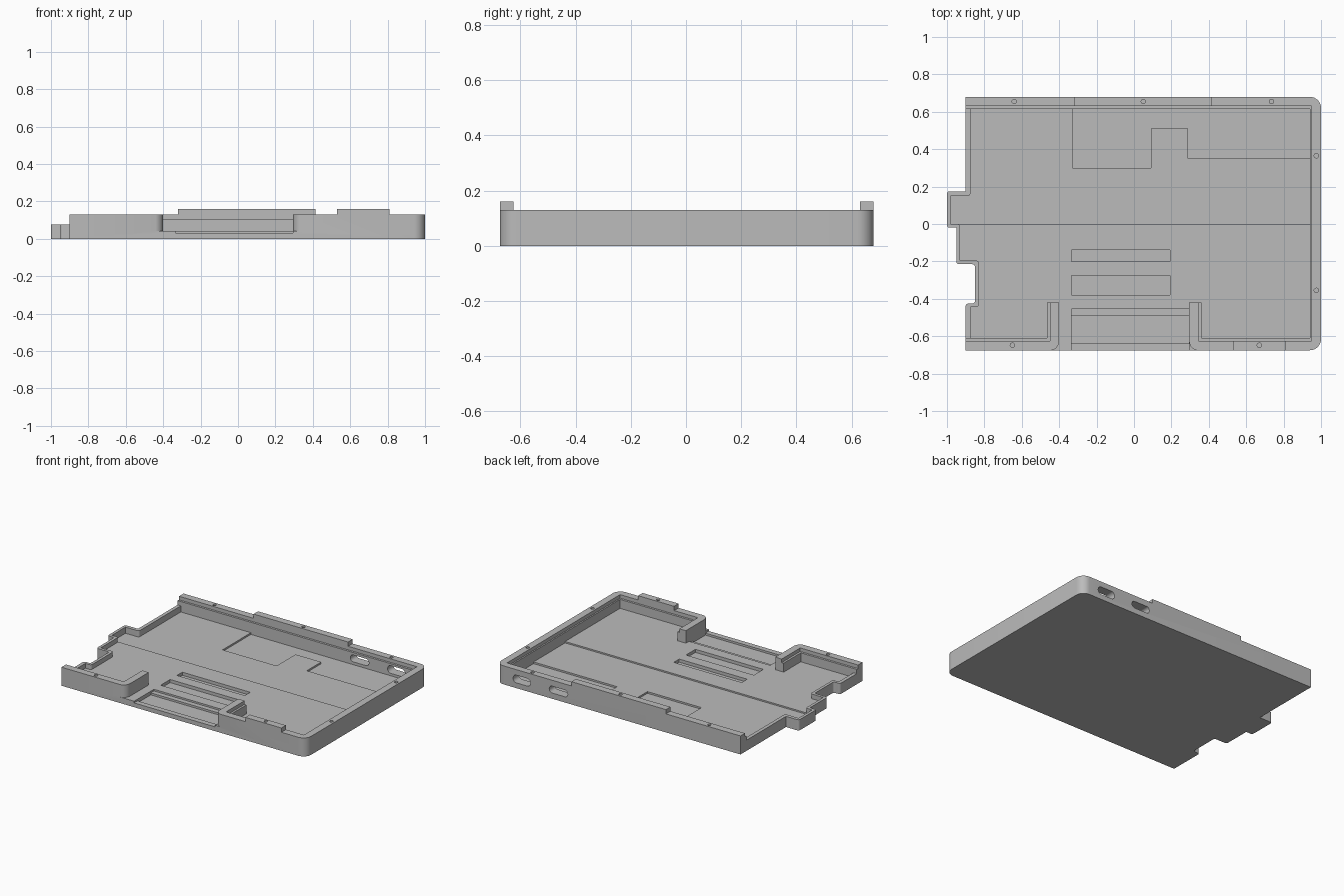
import bpy, bmesh, math
from mathutils import Vector

cube = bpy.data.objects.get("Cube")
if cube:
    bpy.data.objects.remove(cube, do_unlink=True)

grey = bpy.data.materials.new("plain grey")
grey.use_nodes = True
grey.diffuse_color = (0.5, 0.5, 0.5, 1)
grey.node_tree.nodes["Principled BSDF"].inputs["Base Color"].default_value = (0.5, 0.5, 0.5, 1)


def rounded(points, steps=8):
    """Outline from (x, y) or (x, y, radius) corners."""
    out = []
    for i, p in enumerate(points):
        c = Vector(p[:2])
        if len(p) == 2:
            out.append(c)
            continue
        a = (Vector(points[i - 1][:2]) - c).normalized()
        b = (Vector(points[(i + 1) % len(points)][:2]) - c).normalized()
        half = a.angle(b) / 2
        r = p[2]
        start, end = c + a * r / math.tan(half), c + b * r / math.tan(half)
        centre = c + (a + b).normalized() * r / math.sin(half)
        u, v = start - centre, end - centre
        sweep = math.pi - 2 * half
        for k in range(steps + 1):
            t = k / steps
            out.append(centre + (u * math.sin((1 - t) * sweep) + v * math.sin(t * sweep)) / math.sin(sweep))
    return out


def prism(name, outline, low, high, along_y=False):
    """Extrude an outline along z, or an x-z outline along y."""
    bm = bmesh.new()
    place = (lambda p: (p[0], low, p[1])) if along_y else (lambda p: (p[0], p[1], low))
    face = bm.faces.new([bm.verts.new(place(p)) for p in outline])
    new = bmesh.ops.extrude_face_region(bm, geom=[face])["geom"]
    move = (0, high - low, 0) if along_y else (0, 0, high - low)
    bmesh.ops.translate(bm, vec=move, verts=[e for e in new if isinstance(e, bmesh.types.BMVert)])
    bmesh.ops.recalc_face_normals(bm, faces=bm.faces)
    mesh = bpy.data.meshes.new(name)
    bm.to_mesh(mesh)
    bm.free()
    mesh.materials.append(grey)
    ob = bpy.data.objects.new(name, mesh)
    bpy.context.collection.objects.link(ob)
    return ob


def rect(x0, x1, y0, y1):
    return [(x0, y0), (x1, y0), (x1, y1), (x0, y1)]


def combine(target, tool, operation="DIFFERENCE"):
    tool.hide_render = True
    mod = target.modifiers.new("shape", "BOOLEAN")
    mod.operation, mod.solver, mod.object = operation, "EXACT", tool
    bpy.context.view_layer.objects.active = target
    bpy.ops.object.modifier_apply(modifier=mod.name)
    bpy.data.objects.remove(tool, do_unlink=True)


TOP = 0.13
ABOVE = 0.3
BACK, FRONT = 0.68, -0.675

# Outer block with stepped left edge
tray = prism("tray", rounded([
    (1, FRONT, 0.06), (1, BACK, 0.06), (-0.9, BACK), (-0.9, 0.175), (-1, 0.175, 0.015),
    (-1, -0.02, 0.015), (-0.95, -0.02), (-0.95, -0.215, 0.015), (-0.85, -0.215, 0.015),
    (-0.85, -0.425, 0.015), (-0.9, -0.425, 0.015), (-0.9, FRONT)]), 0, TOP)


def cut(outline, low):
    combine(tray, prism("cutter", outline, low, ABOVE))


# Upper cavity, leaving a small ledge inside the rim
cut([(0.95, 0.63), (-1.1, 0.63), (-1.1, -0.625), (-0.45, -0.625), (-0.45, -0.42),
     (0.345, -0.42), (0.345, -0.625), (0.95, -0.625)], 0.105)
# Low left wall
cut(rect(-1.1, -0.79, -0.61, 0.615), 0.075)
# Main cavity
cut(rounded([(0.94, 0.615), (-0.875, 0.615), (-0.875, 0.15, 0.015), (-0.98, 0.15), (-0.98, 0),
             (-0.93, 0, 0.015), (-0.93, -0.195), (-0.83, -0.195, 0.015), (-0.83, -0.445, 0.015),
             (-0.875, -0.445), (-0.875, -0.61), (-0.465, -0.61), (-0.465, -0.42),
             (0.36, -0.42), (0.36, -0.61), (0.94, -0.61)]), 0.042)
# Front opening with flared corners
cut(rounded([(-0.6, -0.8), (-0.6, -0.676), (-0.4, -0.676, 0.05), (-0.4, -0.4),
             (0.295, -0.4), (0.295, -0.676, 0.05), (0.5, -0.676), (0.5, -0.8)]), 0.042)
# Lower back half of the floor
cut(rounded([(0.94, 0), (0.94, 0.615), (-0.875, 0.615), (-0.875, 0.15, 0.015),
             (-0.98, 0.15), (-0.98, 0)]), 0.032)
# Stepped recess by the back wall
cut([(0.94, 0.35), (0.94, 0.615), (-0.33, 0.615), (-0.33, 0.3), (0.09, 0.3),
     (0.09, 0.51), (0.29, 0.51), (0.29, 0.35)], 0.02)
# Floor slots and front pocket
cut(rect(-0.335, 0.193, -0.2, -0.14), 0.02)
cut(rect(-0.335, 0.193, -0.38, -0.275), 0.02)
cut(rect(-0.335, 0.295, -0.8, -0.455), 0.03)
cut(rect(-0.335, 0.295, -0.637, -0.49), 0.016)

# Raised tabs on the rim
for x0, x1, y0, y1 in ((-0.32, 0.415, 0.63, BACK), (0.53, 0.81, FRONT, -0.625)):
    combine(tray, prism("rim_tab", rect(x0, x1, y0, y1), 0.115, 0.16), "UNION")

# Screw holes in the rim
for x, y in ((-0.64, 0.655), (0.05, 0.655), (0.735, 0.655), (0.975, 0.365),
             (0.975, -0.355), (0.67, -0.648), (-0.65, -0.648)):
    ring = [(x + 0.012 * math.cos(a * math.tau / 16), y + 0.012 * math.sin(a * math.tau / 16))
            for a in range(16)]
    cut(ring, 0.09)

# Cable ports through the back wall
for x, half_w, half_h in ((0.80, 0.068, 0.027), (0.515, 0.072, 0.024)):
    z, r = 0.064, half_h * 0.95
    port = rounded([(px, pz, r) for px, pz in rect(x - half_w, x + half_w, z - half_h, z + half_h)], 6)
    combine(tray, prism("port_cutter", port, 0.55, 0.8, along_y=True))

bpy.ops.object.select_all(action="DESELECT")
tray.select_set(True)
bpy.context.view_layer.objects.active = tray
bpy.ops.object.shade_smooth_by_angle(angle=math.radians(30))
